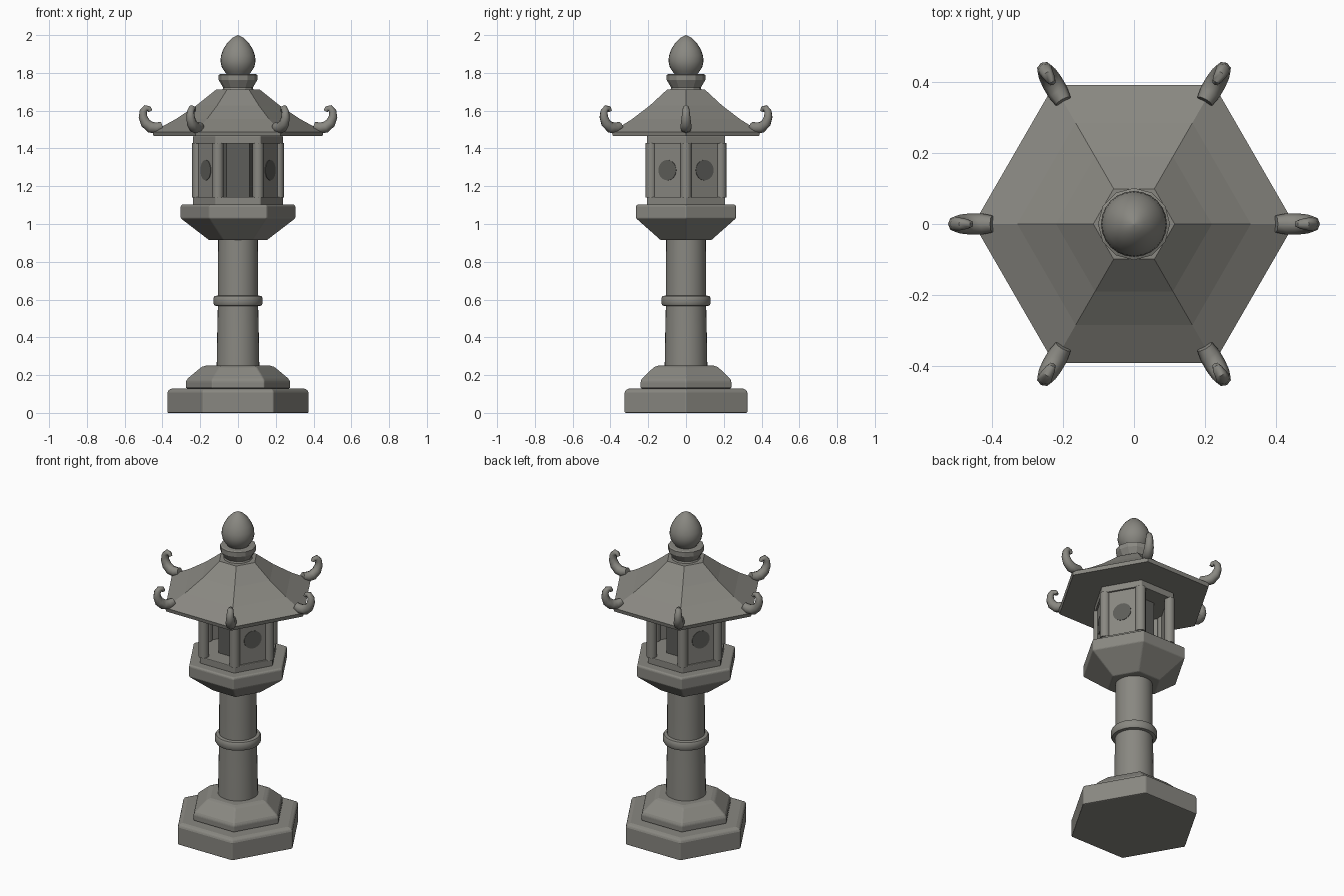
import bpy, bmesh
from math import cos, sin, pi, radians
from mathutils import Vector, Matrix

if "Cube" in bpy.data.objects:
    bpy.data.objects.remove(bpy.data.objects["Cube"])


def material(name, rgb):
    m = bpy.data.materials.new(name)
    m.diffuse_color = (*rgb, 1)
    m.use_nodes = True
    m.node_tree.nodes["Principled BSDF"].inputs["Base Color"].default_value = m.diffuse_color
    return m


STONE = material("stone", (0.25, 0.245, 0.22))
DARK = material("dark_stone", (0.11, 0.11, 0.10))


def add(name, bm, mat=STONE, smooth=None, bevel=0):
    bmesh.ops.recalc_face_normals(bm, faces=bm.faces[:])
    me = bpy.data.meshes.new(name)
    bm.to_mesh(me)
    bm.free()
    me.materials.append(mat)
    ob = bpy.data.objects.new(name, me)
    bpy.context.collection.objects.link(ob)
    if bevel:
        mod = ob.modifiers.new("soft_edges", 'BEVEL')
        mod.width, mod.segments = bevel, 2
        mod.limit_method, mod.angle_limit = 'ANGLE', radians(25)
    if smooth:
        bpy.ops.object.select_all(action='DESELECT')
        ob.select_set(True)
        bpy.context.view_layer.objects.active = ob
        bpy.ops.object.shade_smooth_by_angle(angle=radians(smooth))
    return ob


def skin(bm, rings):
    """Bridge rings of points with quads and cap both ends."""
    rings = [[bm.verts.new(p) for p in r] for r in rings]
    n = len(rings[0])
    for a, b in zip(rings, rings[1:]):
        for i in range(n):
            j = (i + 1) % n
            bm.faces.new((a[i], a[j], b[j], b[i]))
    bm.faces.new(rings[0][::-1])
    bm.faces.new(rings[-1])


def turned(name, profile, sides=6, **kw):
    """Solid from (radius, height) pairs."""
    bm = bmesh.new()
    skin(bm, [[(r * cos(2 * pi * i / sides), r * sin(2 * pi * i / sides), z)
               for i in range(sides)] for r, z in profile])
    return add(name, bm, **kw)


# Stepped hexagonal base
turned("base_slab", [(.375, 0), (.375, .108), (.368, .122), (.345, .13)], bevel=.006)
turned("base_step", [(.277, .13), (.277, .168), (.268, .182), (.195, .243), (.17, .25)], bevel=.006)

# Round shaft with a collar
turned("shaft", [(.113, .24), (.110, .42), (.106, .6), (.106, .75), (.105, .93)], 32, smooth=30)
turned("shaft_collar", [(.105, .565), (.124, .568), (.130, .578), (.130, .608),
                        (.124, .618), (.105, .622)], 32, smooth=40)

# Flared platform under the fire box
turned("platform", [(.155, .915), (.305, 1.03), (.305, 1.095), (.298, 1.103)], bevel=.006)

# Fire box: slabs, dark core, posts, panels
turned("firebox_floor", [(.238, 1.10), (.238, 1.143)], bevel=.004)
turned("firebox_lintel", [(.238, 1.425), (.238, 1.468)], bevel=.004)
turned("firebox_core", [(.12, 1.14), (.12, 1.43)], mat=DARK)
for k in range(6):
    a = k * pi / 3
    post = turned(f"corner_post_{k + 1}", [(.03, 1.14), (.03, 1.43)], 12, smooth=40)
    post.location = (.213 * cos(a), .213 * sin(a), 0)

# Four closed sides with round windows; front and back stay open
for k, deg in enumerate((30, 150, 210, 330)):
    turn = Matrix.Rotation(radians(deg), 4, 'Z')
    bm = bmesh.new()
    bmesh.ops.create_cube(bm, size=1, matrix=Matrix.Translation((.184, 0, 1.285))
                          @ Matrix.Diagonal((.024, .19, .29, 1)))
    add(f"wall_panel_{k + 1}", bm).matrix_world = turn
    bm = bmesh.new()
    bmesh.ops.create_cone(bm, cap_ends=True, segments=24, radius1=.054, radius2=.054, depth=.014,
                          matrix=Matrix.Translation((.192, 0, 1.285)) @ Matrix.Rotation(pi / 2, 4, 'Y'))
    add(f"round_window_{k + 1}", bm, mat=DARK).matrix_world = turn

# Hexagonal roof with slightly hollow slopes
turned("roof", [(.447, 1.465), (.453, 1.488), (.33, 1.555), (.22, 1.628), (.115, 1.712)])

# Curled horns at the roof corners
PATH = [(.400, 1.517, .024), (.430, 1.508, .030), (.463, 1.512, .030), (.490, 1.535, .027),
        (.503, 1.567, .023), (.501, 1.596, .020), (.487, 1.614, .017), (.471, 1.611, .014),
        (.464, 1.597, .011)]
for k in range(6):
    pts = [Vector((x, 0, z)) for x, z, r in PATH]
    rings = []
    for i, p in enumerate(pts):
        t = (pts[min(i + 1, len(pts) - 1)] - pts[max(i - 1, 0)]).normalized()
        side = Vector((0, 1, 0))
        up = t.cross(side)
        rings.append([p + PATH[i][2] * (side * cos(j * pi / 4) + up * sin(j * pi / 4))
                      for j in range(8)])
    bm = bmesh.new()
    skin(bm, rings)
    add(f"roof_horn_{k + 1}", bm, smooth=50).rotation_euler.z = k * pi / 3

# Finial: flared neck and pointed bud
turned("finial_neck", [(.085, 1.705), (.078, 1.722), (.102, 1.762), (.102, 1.79), (.094, 1.794)], 12)
turned("finial_bud", [(.058, 1.79), (.070, 1.806), (.086, 1.83), (.093, 1.862), (.090, 1.892),
                      (.078, 1.925), (.056, 1.96), (.030, 1.985), (.002, 2.0)], 24, smooth=40)
